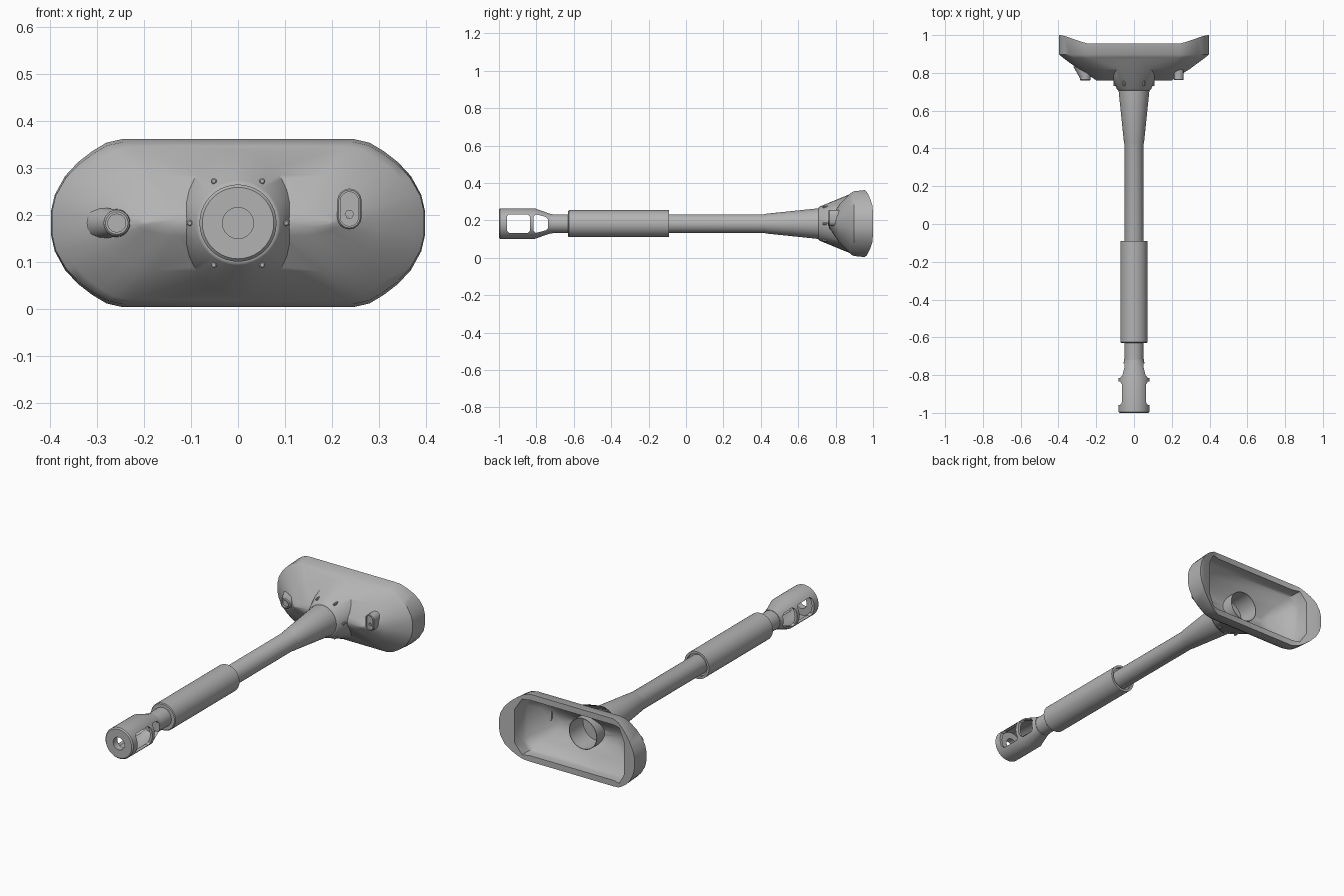
import bpy, bmesh, math

if "Cube" in bpy.data.objects:
    bpy.data.objects.remove(bpy.data.objects["Cube"])

CZ = 0.183  # height of the tool's long axis

grey = bpy.data.materials.new("grey_plastic")
grey.diffuse_color = (0.45, 0.45, 0.45, 1)
grey.use_nodes = True
grey.node_tree.nodes["Principled BSDF"].inputs["Base Color"].default_value = grey.diffuse_color


def finish(bm, name):
    bmesh.ops.remove_doubles(bm, verts=bm.verts, dist=1e-5)
    bmesh.ops.recalc_face_normals(bm, faces=bm.faces)
    me = bpy.data.meshes.new(name)
    bm.to_mesh(me)
    bm.free()
    me.materials.append(grey)
    ob = bpy.data.objects.new(name, me)
    bpy.context.collection.objects.link(ob)
    return ob


def loft(name, rings, close=False, caps=(True, True)):
    """Skin a list of equal-length point rings."""
    bm = bmesh.new()
    rows = [[bm.verts.new(p) for p in r] for r in rings]
    n = len(rows[0])
    pairs = list(zip(rows, rows[1:])) + ([(rows[-1], rows[0])] if close else [])
    for a, b in pairs:
        for i in range(n):
            j = (i + 1) % n
            bm.faces.new((a[i], a[j], b[j], b[i]))
    for row, cap in ((rows[0], caps[0]), (rows[-1], caps[1])):
        if close or not cap:
            continue
        if cap == "strips":  # bridge each point to its mirror below
            m = n // 2
            for i in range(m - 1):
                bm.faces.new((row[i], row[i + 1], row[n - 2 - i], row[n - 1 - i]))
        else:
            bm.faces.new(row)
    return finish(bm, name)


def lathe(name, profile, x=0, z=CZ, n=40, close=False):
    """Turn (y, radius) points about an axis along y."""
    ang = [2 * math.pi * i / n for i in range(n)]
    return loft(name, [[(x + r * math.cos(a), y, z + r * math.sin(a)) for a in ang]
                       for y, r in profile], close)


def quad_ring(quarter, sx, sz, yfun):
    """Mirror a quarter outline into a full ring, from +x over the top to -x and back."""
    top = quarter + [(-x, z) for x, z in reversed(quarter)]
    full = top + [(x, -z) for x, z in reversed(top)]
    return [(x * sx, yfun(x), CZ + z * sz) for x, z in full]


def boolean(ob, other, op):
    m = ob.modifiers.new(op, "BOOLEAN")
    m.operation, m.object, m.solver = op, other, "EXACT"
    bpy.context.view_layer.objects.active = ob
    bpy.ops.object.modifier_apply(modifier=m.name)
    bpy.data.objects.remove(other)


def smooth(ob, deg=32):
    bpy.ops.object.select_all(action="DESELECT")
    ob.select_set(True)
    bpy.context.view_layer.objects.active = ob
    bpy.ops.object.shade_smooth_by_angle(angle=math.radians(deg))


def window_cutter(y0, h0, y1, h1, c=0.012):
    """Prism through the side walls with chamfered corners."""
    pts = [(y0, h0 - c), (y0 + c, h0), (y1 - c, h1), (y1, h1 - c)]
    pts += [(y, -h) for y, h in reversed(pts)]
    return loft("cutter", [[(x, y, CZ + h) for y, h in pts] for x in (-0.2, 0.2)])


# Hollow end socket with a hole in its face and two windows per side
socket = lathe("end_socket", [(-1.0, 0.033), (-1.0, 0.076), (-0.994, 0.082), (-0.81, 0.082),
                              (-0.725, 0.052), (-0.715, 0.052), (-0.715, 0.0475), (-0.735, 0.04),
                              (-0.81, 0.068), (-0.965, 0.068), (-0.965, 0.033)], close=True)
boolean(socket, window_cutter(-0.958, 0.05, -0.835, 0.05), "DIFFERENCE")
boolean(socket, window_cutter(-0.815, 0.05, -0.738, 0.036), "DIFFERENCE")
smooth(socket)

# Shaft with a flared neck that ends as an open tube inside the head
smooth(lathe("shaft", [(-0.735, 0.05), (0.42, 0.05), (0.43, 0.053), (0.71, 0.082),
                       (0.865, 0.082), (0.865, 0.079), (0.75, 0.079)]), 20)

# Sleeve grip with a recessed rear end
smooth(lathe("grip", [(-0.63, 0.045), (-0.63, 0.068), (-0.626, 0.072), (-0.09, 0.072),
                      (-0.09, 0.06), (-0.105, 0.06), (-0.105, 0.045)], close=True))


# Head housing: bulging ridged front, straight band, rim that rises towards both ends
def rim_y(x):
    return 0.955 + 0.045 * min(1, max(0, abs(x) - 0.25) / 0.13)


outline = [(0.398, 0.025), (0.39, 0.06), (0.368, 0.1), (0.34, 0.13),
           (0.31, 0.153), (0.28, 0.171), (0.245, 0.179)]
rings = [quad_ring(outline, sx, sz, lambda x, y=y: y) for sx, sz, y in
         ((0.50, 0.05, 0.76), (0.53, 0.15, 0.768), (0.74, 0.57, 0.82),
          (0.945, 0.91, 0.88), (0.995, 0.965, 0.897))]
rings.append(quad_ring(outline, 1, 1, rim_y))
housing = loft("head_housing", rings, caps=(True, "strips"))

# Flared collar merged into the housing
boolean(housing, lathe("collar", [(0.708, 0.084), (0.712, 0.09), (0.882, 0.160)], n=32), "UNION")

# Rear pocket and the round bore that takes the shaft
mouth = [(0.325, 0.09), (0.29, 0.15)]
pocket = loft("cutter", [quad_ring(mouth, sx, sz, lambda x, y=y: y) for sx, sz, y in
                         ((0.55, 0.12, 0.80), (0.62, 0.3, 0.812), (0.8, 0.66, 0.848),
                          (0.94, 0.93, 0.893), (0.975, 0.975, 0.92), (1.0, 1.0, 1.05))])
boolean(housing, pocket, "DIFFERENCE")
boolean(housing, lathe("cutter", [(0.73, 0.0818), (0.9, 0.0818)]), "DIFFERENCE")
smooth(housing, 42)

# Six screws around the collar
for i in range(6):
    a = i * math.pi / 3
    smooth(lathe("collar_screw", [(0.731, 0.004), (0.733, 0.0065), (0.76, 0.0065)],
                 0.103 * math.cos(a), CZ + 0.103 * math.sin(a), 10))

# Round nozzle with a tapered root on the left
smooth(lathe("nozzle", [(0.785, 0.019), (0.76, 0.019), (0.76, 0.024), (0.764, 0.028),
                        (0.81, 0.030), (0.825, 0.03)], -0.258, CZ, 24))
root = []
for y, x0, r in ((0.772, -0.258, 0.028), (0.835, -0.288, 0.034)):
    root.append([(x0 + r * math.cos(a), y, CZ + r * math.sin(a))
                 for a in (math.pi * k / 8 for k in range(16))])
smooth(loft("nozzle_root", root))


# Oblong boss with a small hex socket on the right
def slot(r, y, h=0.0175):
    pts = []
    for k in range(18):
        a = math.pi * (k if k < 9 else k - 1) / 8
        pts.append((0.237 + r * math.cos(a), y, 0.213 + (h if k < 9 else -h) + r * math.sin(a)))
    return pts


boss = loft("oblong_boss", [slot(0.019, 0.77), slot(0.019, 0.762), slot(0.023, 0.762),
                            slot(0.026, 0.766), slot(0.026, 0.825)])
boolean(boss, lathe("cutter", [(0.75, 0.009), (0.785, 0.009)], 0.237, 0.202, 6), "DIFFERENCE")
smooth(boss)
